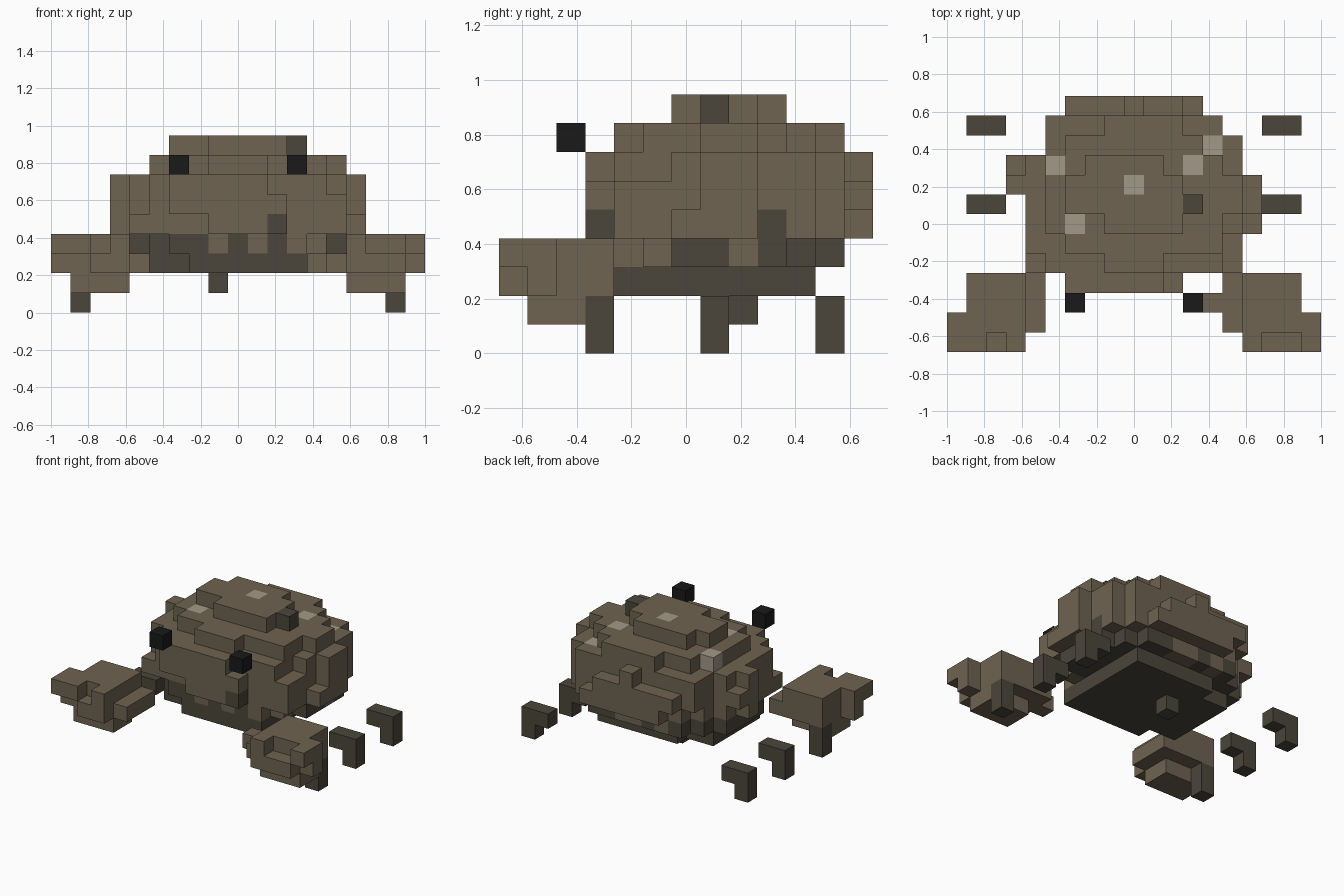
import bpy
import bmesh
from mathutils import Vector

cube = bpy.data.objects.get("Cube")
if cube:
    bpy.data.objects.remove(cube, do_unlink=True)

U = 2 / 19                                   # edge of one block
ORIGIN = Vector((-9.5 * U, -6.5 * U, 0))     # corner of block (0, 0, 0)
BROWN, DARK, PALE, BLACK = range(4)


def make_material(name, rgb):
    m = bpy.data.materials.new(name)
    m.use_nodes = True
    m.diffuse_color = (*rgb, 1)
    bsdf = m.node_tree.nodes["Principled BSDF"]
    bsdf.inputs["Base Color"].default_value = (*rgb, 1)
    bsdf.inputs["Roughness"].default_value = 0.9
    return m


MATERIALS = [
    make_material("shell_brown", (0.156, 0.125, 0.082)),
    make_material("dark_brown", (0.070, 0.061, 0.043)),
    make_material("pale_spot", (0.36, 0.32, 0.25)),
    make_material("eye_black", (0.010, 0.010, 0.010)),
]

# Outward direction and the four corners of each block side
SIDES = [
    ((1, 0, 0), ((1, 0, 0), (1, 1, 0), (1, 1, 1), (1, 0, 1))),
    ((-1, 0, 0), ((0, 1, 0), (0, 0, 0), (0, 0, 1), (0, 1, 1))),
    ((0, 1, 0), ((1, 1, 0), (0, 1, 0), (0, 1, 1), (1, 1, 1))),
    ((0, -1, 0), ((0, 0, 0), (1, 0, 0), (1, 0, 1), (0, 0, 1))),
    ((0, 0, 1), ((0, 0, 1), (1, 0, 1), (1, 1, 1), (0, 1, 1))),
    ((0, 0, -1), ((0, 1, 0), (1, 1, 0), (1, 0, 0), (0, 0, 0))),
]


def build_blocks(name, cells):
    """Skin a {(i, j, k): material} set of blocks with its outer faces only."""
    bm = bmesh.new()
    for cell, mat in cells.items():
        c = Vector(cell)
        for step, corners in SIDES:
            if tuple(a + b for a, b in zip(cell, step)) in cells:
                continue
            face = bm.faces.new([bm.verts.new(ORIGIN + (c + Vector(p)) * U) for p in corners])
            face.material_index = mat
    bmesh.ops.remove_doubles(bm, verts=bm.verts, dist=U * 0.01)
    mesh = bpy.data.meshes.new(name)
    bm.to_mesh(mesh)
    bm.free()
    for m in MATERIALS:
        mesh.materials.append(m)
    obj = bpy.data.objects.new(name, mesh)
    bpy.context.collection.objects.link(obj)
    return obj


def add_layer(cells, k, first_row, spans, mat=BROWN):
    """Fill one level: each span is the first and last block of a row."""
    for j, (a, b) in enumerate(spans, first_row):
        for i in range(a, b + 1):
            cells[i, j, k] = mat


def mirrored(cells):
    return {(18 - i, j, k): m for (i, j, k), m in cells.items()}


# Domed shell, from the belly up
shell = {}
shell[8, 8, 1] = DARK
add_layer(shell, 2, 4, [(7, 12), (5, 12), (5, 12), (5, 12), (5, 12), (5, 12), (7, 12)], DARK)
add_layer(shell, 3, 4, [(6, 12), (5, 13), (4, 14), (4, 14), (4, 14), (4, 14), (5, 13), (6, 12)], DARK)
add_layer(shell, 4, 3, [(8, 11), (4, 14), (4, 14), (4, 15), (4, 15), (3, 15), (4, 14),
                        (5, 14), (6, 13), (7, 12)])
add_layer(shell, 5, 3, [(6, 11), (5, 14), (4, 14), (4, 14), (4, 15), (3, 15), (3, 14),
                        (5, 14), (5, 13), (6, 11)])
add_layer(shell, 6, 3, [(6, 10), (5, 13), (4, 13), (4, 14), (4, 15), (3, 15), (4, 14),
                        (5, 14), (5, 13), (9, 9)])
add_layer(shell, 7, 4, [(8, 10), (6, 13), (5, 13), (5, 14), (5, 14), (5, 13), (6, 12), (8, 11)])
add_layer(shell, 8, 6, [(8, 11), (6, 12), (6, 11), (7, 10)])

# Single blocks of another colour
for cell in [(8, 4, 3), (10, 4, 3), (12, 4, 3), (13, 5, 3), (14, 8, 3),
             (7, 11, 3), (9, 11, 3), (10, 11, 3)]:
    shell[cell] = BROWN
for cell in [(12, 7, 8), (11, 3, 4), (14, 9, 4)]:
    shell[cell] = DARK
for cell in [(5, 9, 7), (9, 8, 8), (12, 9, 7), (13, 10, 6), (6, 6, 7)]:
    shell[cell] = PALE
build_blocks("shell", shell)

# Claws: shared lower levels, slightly different pincers on top
palm = {}
add_layer(palm, 1, 1, [(1, 3), (1, 3)])
add_layer(palm, 2, 1, [(0, 4), (1, 4), (1, 4)])

right_claw = dict(palm)
add_layer(right_claw, 2, 0, [(2, 3)])
add_layer(right_claw, 3, 0, [(0, 1), (0, 3), (1, 3), (1, 3)])
right_claw[3, 0, 3] = BROWN
build_blocks("right_claw", right_claw)

left_claw = dict(palm)
add_layer(left_claw, 2, 0, [(1, 3)])
add_layer(left_claw, 3, 0, [(0, 0), (0, 3), (1, 3), (1, 3)])
left_claw[3, 0, 3] = BROWN
left_claw[5, 2, 2] = BROWN
build_blocks("left_claw", mirrored(left_claw))

# Three legs on each side; the front one is a straight post under the claw
for name, j, bent in [("front", 3, False), ("middle", 7, True), ("back", 11, True)]:
    leg = {(1, j, 0): DARK, (1, j, 1): DARK}
    if bent:
        leg[2, j, 1] = DARK
    build_blocks(f"{name}_right_leg", leg)
    build_blocks(f"{name}_left_leg", mirrored(leg))

# Eyes
eye = {(6, 2, 7): BLACK}
build_blocks("right_eye", eye)
build_blocks("left_eye", mirrored(eye))
